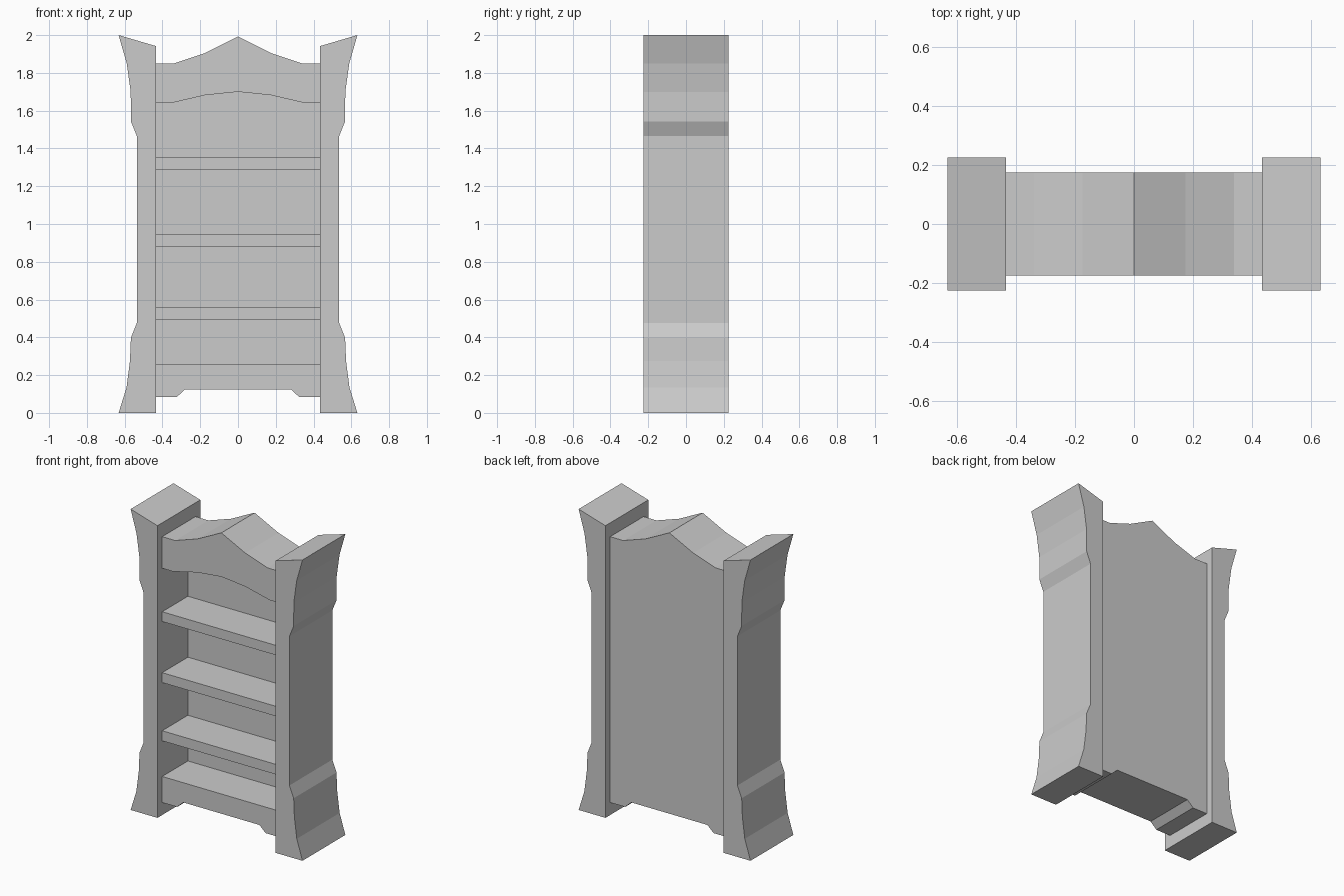
import bpy, bmesh

if "Cube" in bpy.data.objects:
    bpy.data.objects.remove(bpy.data.objects["Cube"])

INNER = 0.435          # half width between the side posts
FRONT, BACK = -0.175, 0.175
PANEL_FRONT = 0.095


def extrude_profile(name, pts, y0, y1):
    """Solid made from an (x, z) outline extruded along y."""
    bm = bmesh.new()
    face = bm.faces.new([bm.verts.new((x, y0, z)) for x, z in pts])
    new = bmesh.ops.extrude_face_region(bm, geom=[face])["geom"]
    verts = [v for v in new if isinstance(v, bmesh.types.BMVert)]
    bmesh.ops.translate(bm, verts=verts, vec=(0, y1 - y0, 0))
    bmesh.ops.recalc_face_normals(bm, faces=bm.faces)
    mesh = bpy.data.meshes.new(name)
    bm.to_mesh(mesh)
    bm.free()
    obj = bpy.data.objects.new(name, mesh)
    bpy.context.collection.objects.link(obj)
    return obj


def mirrored(half):
    """Half outline ending on x = 0, completed to the negative side."""
    return half + [(-x, z) for x, z in reversed(half) if x > 0]


# Side posts with flared feet and tops
post = [(INNER, 0), (0.632, 0), (0.59, 0.135), (0.572, 0.275), (0.567, 0.398),
        (0.536, 0.475), (0.536, 1.467), (0.567, 1.543), (0.568, 1.70),
        (0.589, 1.85), (0.632, 2.0), (INNER, 1.942)]
for side, s in (("right", 1), ("left", -1)):
    extrude_profile(f"{side}_post", [(s * x, z) for x, z in post], -0.225, 0.225)

# Peaked crest with arched underside
arch = mirrored([(INNER, 1.64), (0.355, 1.64), (0.175, 1.682), (0, 1.70)])
peak = mirrored([(INNER, 1.85), (0.34, 1.85), (0.175, 1.905), (0, 1.992)])
extrude_profile("crest", peak + arch[::-1], FRONT, BACK)

# Plinth with a cut-out foot line, its top is the lowest shelf
feet = [(INNER, 0.083), (0.325, 0.083), (0.28, 0.125)]
feet += [(-x, z) for x, z in reversed(feet)]
extrude_profile("plinth", feet + [(-INNER, 0.256), (INNER, 0.256)], FRONT, BACK)

# Back panel filling the space between plinth and crest
extrude_profile("back_panel", arch + [(-INNER, 0.256), (INNER, 0.256)],
                PANEL_FRONT, BACK)

# Shelves
for i, (z0, z1) in enumerate([(0.493, 0.56), (0.88, 0.946), (1.286, 1.351)], 1):
    extrude_profile(f"shelf_{i}", [(-INNER, z0), (INNER, z0), (INNER, z1),
                                   (-INNER, z1)], FRONT, PANEL_FRONT)
